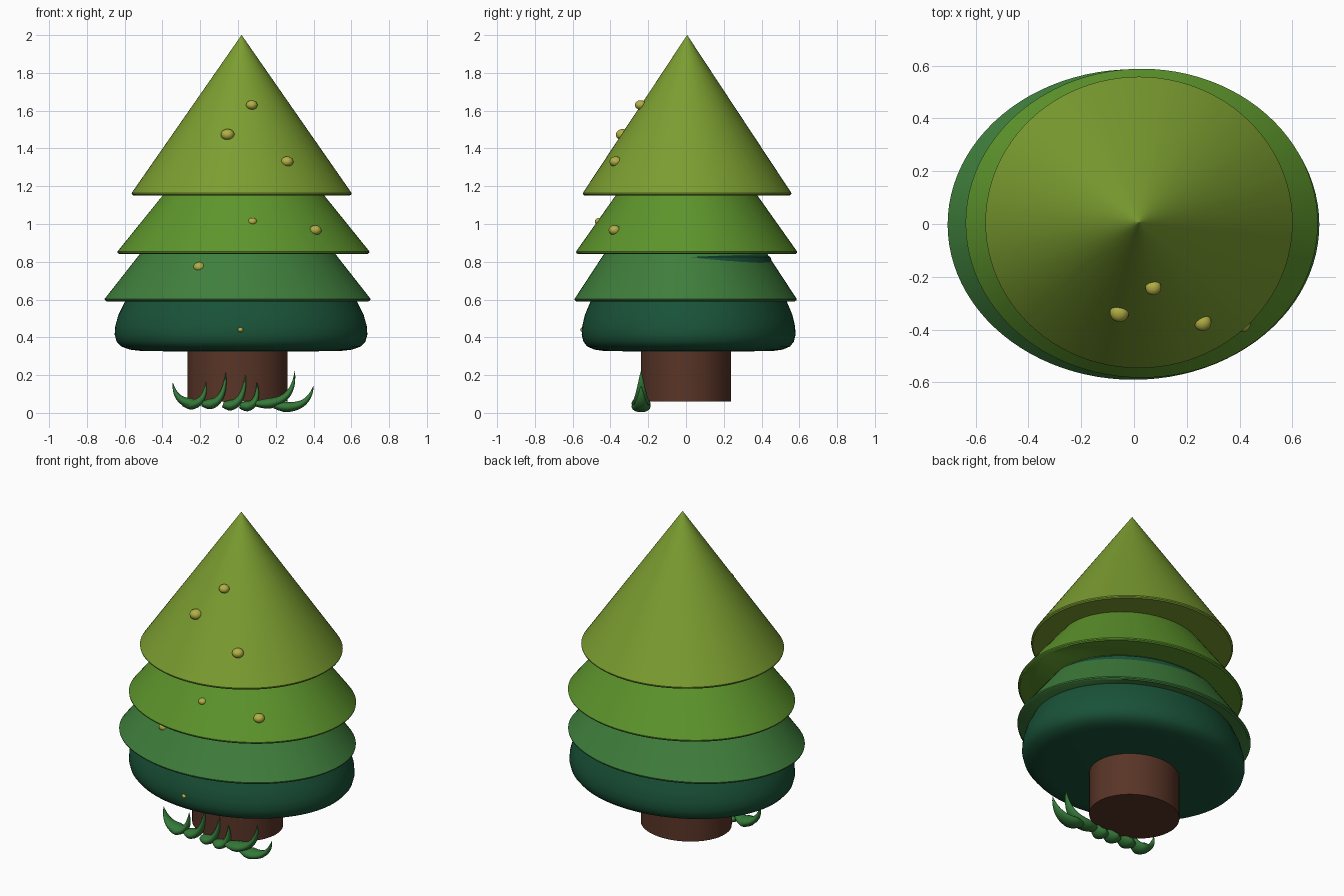
import bpy, bmesh, math
from mathutils import Vector

if "Cube" in bpy.data.objects:
    bpy.data.objects.remove(bpy.data.objects["Cube"])


def material(name, rgb):
    m = bpy.data.materials.new(name)
    m.diffuse_color = (*rgb, 1)
    m.use_nodes = True
    m.node_tree.nodes["Principled BSDF"].inputs["Base Color"].default_value = m.diffuse_color
    return m


LIME = material("lime_green", (0.20, 0.34, 0.03))
LEAF = material("leaf_green", (0.11, 0.30, 0.025))
MID = material("mid_green", (0.05, 0.21, 0.045))
DARK = material("dark_green", (0.01, 0.085, 0.04))
BARK = material("bark", (0.10, 0.035, 0.02))
GRASS = material("grass", (0.035, 0.19, 0.04))
GOLD = material("gold", (0.45, 0.43, 0.06))


def finish(name, bm, mat, angle=35):
    bmesh.ops.remove_doubles(bm, verts=bm.verts, dist=1e-5)
    bmesh.ops.recalc_face_normals(bm, faces=bm.faces)
    me = bpy.data.meshes.new(name)
    bm.to_mesh(me)
    bm.free()
    me.materials.append(mat)
    ob = bpy.data.objects.new(name, me)
    bpy.context.collection.objects.link(ob)
    bpy.ops.object.select_all(action='DESELECT')
    ob.select_set(True)
    bpy.context.view_layer.objects.active = ob
    bpy.ops.object.shade_smooth_by_angle(angle=math.radians(angle))
    return ob


def loft(bm, rings):
    # skin a list of vertex rings and cap both ends
    rows = [[bm.verts.new(p) for p in r] for r in rings]
    n = len(rows[0])
    for a, b in zip(rows, rows[1:]):
        for i in range(n):
            bm.faces.new((a[i], a[(i + 1) % n], b[(i + 1) % n], b[i]))
    bm.faces.new(rows[0])
    bm.faces.new(rows[-1])


def turned(name, profile, mat, c=(0, 0), s=(1, 1), n=96):
    # elliptical lathe; profile is (radius, z) from bottom to top
    bm = bmesh.new()
    loft(bm, [[(c[0] + s[0] * r * math.cos(k * math.tau / n),
                c[1] + s[1] * r * math.sin(k * math.tau / n), z)
               for k in range(n)] for r, z in profile])
    return finish(name, bm, mat)


# Cone tiers with a thin rounded lip
def tier(name, z0, z1, c, s, mat):
    turned(name, [(0.985, z0 - 0.006), (0.998, z0), (1, z0 + 0.007),
                  (0.985, z0 + 0.02), (0.001, z1)], mat, c, s)


tier("top_tier", 1.157, 2.0, (0.019, 0.006), (0.582, 0.552), LIME)
tier("second_tier", 0.847, 1.68, (0.029, 0.003), (0.667, 0.585), LEAF)
tier("third_tier", 0.597, 1.50, (-0.002, -0.002), (0.704, 0.588), MID)

# Rounded lowest tier
turned("bottom_tier", [(0.3, 0.325), (0.78, 0.327), (0.88, 0.335), (0.95, 0.352),
                       (0.985, 0.378), (1.0, 0.415), (0.995, 0.46), (0.97, 0.52),
                       (0.91, 0.60), (0.84, 0.70), (0.785, 0.79), (0.765, 0.825),
                       (0.70, 0.85), (0.4, 0.87)],
       DARK, (0.016, 0.014), (0.669, 0.566))

# Trunk
turned("trunk", [(1, 0.06), (1, 0.40)], BARK, (-0.002, 0), (0.265, 0.239), 64)

# Small ornaments on the front
ornaments = [(0.073, -0.24, 1.63, 1), (-0.055, -0.335, 1.473, 1.2),
             (0.26, -0.372, 1.33, 1.1), (0.077, -0.458, 1.013, 0.8),
             (0.41, -0.378, 0.967, 1.05), (-0.205, -0.432, 0.772, 1.05),
             (0.013, -0.545, 0.44, 0.5), (0.426, -0.405, 0.476, 0.5)]
for i, (x, y, z, k) in enumerate(ornaments):
    bm = bmesh.new()
    bmesh.ops.create_uvsphere(bm, u_segments=24, v_segments=16, radius=1)
    bmesh.ops.scale(bm, vec=(0.03 * k, 0.03 * k, 0.025 * k), verts=bm.verts)
    bmesh.ops.translate(bm, vec=(x, y, z), verts=bm.verts)
    finish(f"ornament_{i + 1}", bm, GOLD)


# Curved tapering grass blades: base, bend and tip in x, z
def blade(name, base, bend, tip, n=14, steps=14):
    y = -0.238
    a, b, c = (Vector((p[0], y, p[1])) for p in (base, bend, tip))
    rings = []
    for j in range(steps + 1):
        t = j / steps
        p = a * (1 - t) ** 2 + b * 2 * t * (1 - t) + c * t * t
        d = ((b - a) * (1 - t) + (c - b) * t).normalized()
        side = Vector((0, 1, 0))
        up = d.cross(side)
        w = min(1, 0.45 + 3 * t) * (1 - t) ** 0.8 + 0.01
        rings.append([p + side * 0.06 * w * math.cos(k * math.tau / n)
                      + up * 0.034 * w * math.sin(k * math.tau / n)
                      for k in range(n)])
    bm = bmesh.new()
    loft(bm, rings)
    finish(name, bm, GRASS, 50)


blades = [((-0.21, 0.05), (-0.33, 0.04), (-0.345, 0.16)),
          ((-0.29, 0.05), (-0.17, 0.02), (-0.17, 0.17)),
          ((-0.19, 0.05), (-0.07, 0.02), (-0.065, 0.215)),
          ((-0.08, 0.045), (0.03, 0.01), (0.04, 0.205)),
          ((0.01, 0.04), (0.115, 0.01), (0.1, 0.165)),
          ((0.09, 0.05), (0.30, 0.03), (0.30, 0.222)),
          ((0.19, 0.04), (0.37, 0.0), (0.40, 0.145))]
for i, b in enumerate(blades):
    blade(f"grass_blade_{i + 1}", *b)
